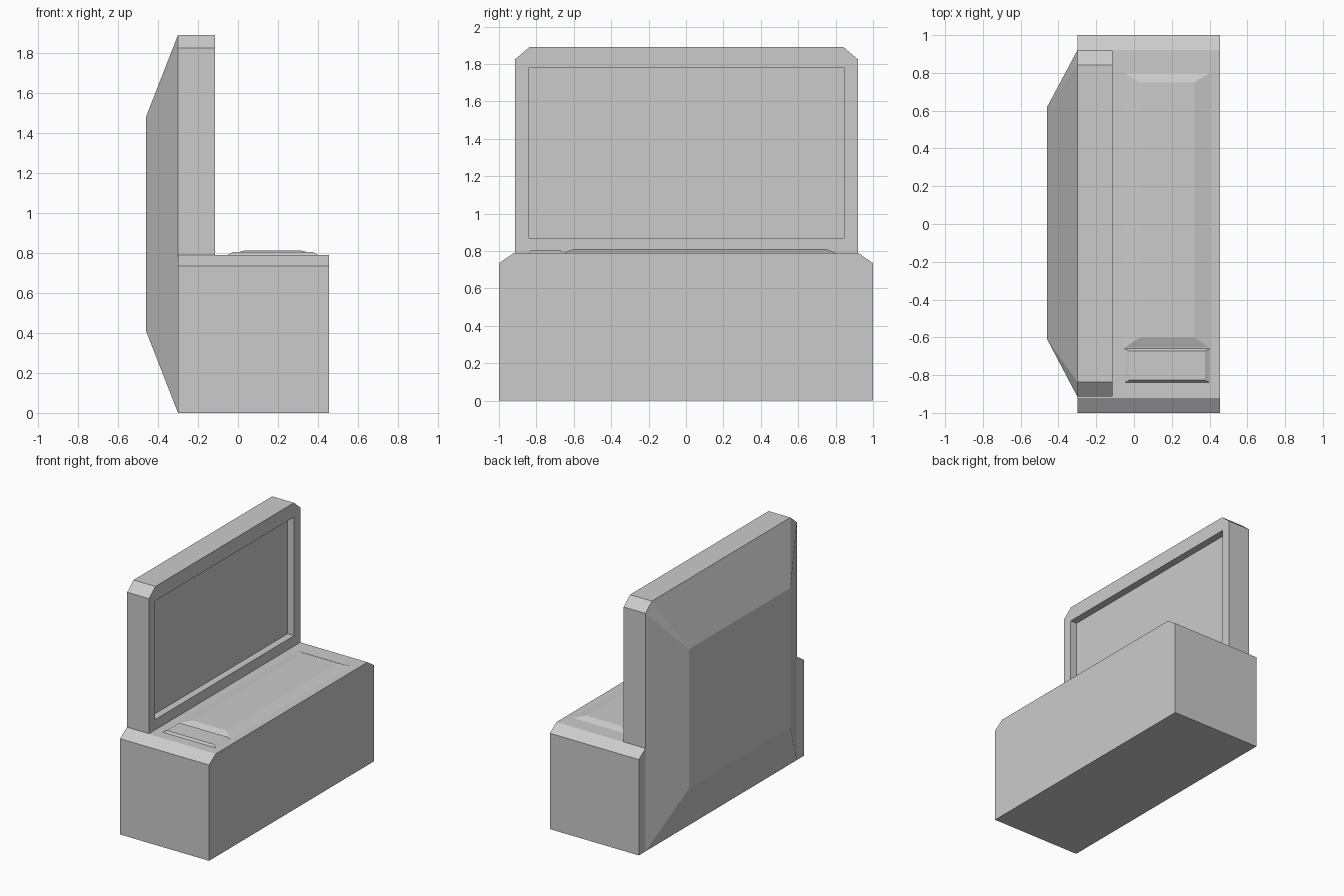
import bpy, bmesh

if "Cube" in bpy.data.objects:
    bpy.data.objects.remove(bpy.data.objects["Cube"])


def loft(name, loops, cap_start=True, cap_end=True):
    """Skin equal-length point loops; repeated points merge into corners."""
    bm = bmesh.new()
    rings = [[bm.verts.new(p) for p in loop] for loop in loops]
    n = len(rings[0])
    for a, b in zip(rings, rings[1:]):
        for i in range(n):
            j = (i + 1) % n
            bm.faces.new((a[i], a[j], b[j], b[i]))
    if cap_start:
        bm.faces.new(rings[0][::-1])
    if cap_end:
        bm.faces.new(rings[-1])
    bmesh.ops.remove_doubles(bm, verts=bm.verts, dist=0.0005)
    bmesh.ops.recalc_face_normals(bm, faces=bm.faces)
    mesh = bpy.data.meshes.new(name)
    bm.to_mesh(mesh)
    bm.free()
    obj = bpy.data.objects.new(name, mesh)
    bpy.context.collection.objects.link(obj)
    return obj


def outline(x, y0, y1, z0, z1, cut_y=0.0, cut_z=0.0):
    """Rectangle facing along x with its two top corners cut off."""
    return [(x, y0, z0), (x, y1, z0), (x, y1, z1 - cut_z), (x, y1 - cut_y, z1),
            (x, y0 + cut_y, z1), (x, y0, z1 - cut_z)]


def rect(x0, x1, y0, y1, z):
    return [(x0, y0, z), (x1, y0, z), (x1, y1, z), (x0, y1, z)]


BACK, FRONT, TOP = -0.30, -0.115, 0.79

# Base cabinet with chamfered end edges
loft("base_cabinet", [outline(x, -1, 1, 0, TOP, 0.08, 0.055) for x in (BACK, 0.455)])

# Screen housing: bezel ring and recessed screen
edge = (-0.914, 0.919, TOP, 1.89, 0.077, 0.065)
screen = (-0.84, 0.845, 0.87, 1.78)
loft("screen_housing", [outline(BACK, *edge), outline(FRONT, *edge),
                        outline(FRONT, *screen), outline(FRONT - 0.055, *screen)],
     cap_start=False)

# Tapered rear shell reaching from the floor to the top of the housing
loft("rear_shell", [outline(BACK, -0.914, 0.919, 0, 1.89, 0.077, 0.065),
                    outline(-0.46, -0.61, 0.62, 0.41, 1.48)], cap_start=False)

# Raised pads on the deck
loft("main_pad", [rect(-0.05, 0.40, -0.655, 0.80, TOP),
                  rect(0.03, 0.32, -0.60, 0.75, 0.811)])
loft("small_pad", [rect(-0.05, 0.40, -0.84, -0.66, TOP),
                   rect(-0.025, 0.375, -0.827, -0.672, 0.805)])
